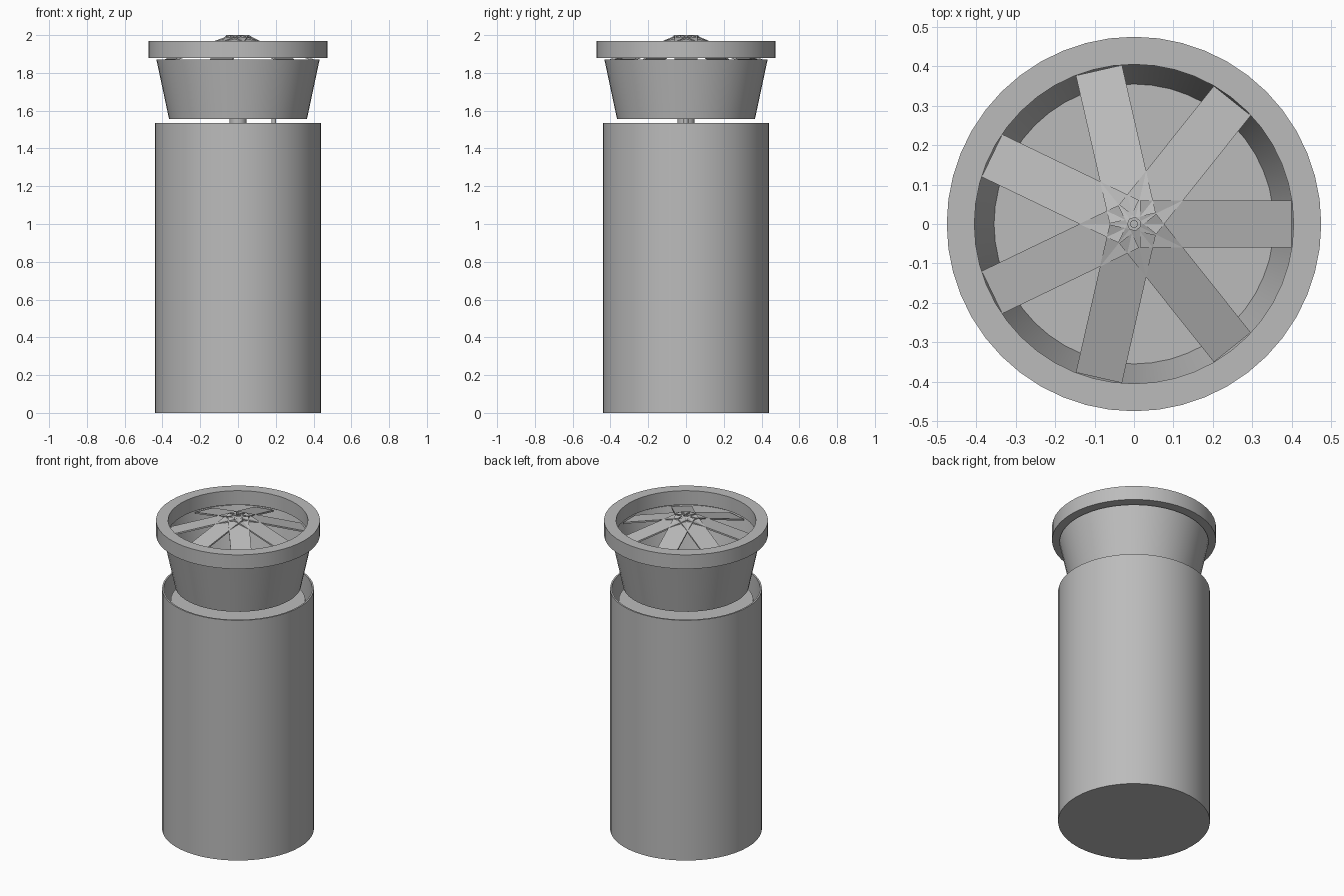
import bpy
import bmesh
from math import cos, sin, tau
from mathutils import Matrix, Vector

old = bpy.data.objects.get("Cube")
if old:
    bpy.data.objects.remove(old, do_unlink=True)

SEGMENTS = 48
BLADES = 7

grey = bpy.data.materials.new("plain grey")
grey.use_nodes = True
colour = (0.5, 0.5, 0.5, 1)
grey.diffuse_color = colour
grey.node_tree.nodes["Principled BSDF"].inputs["Base Color"].default_value = colour


def finish(name, bm, smooth=True):
    """Turn a bmesh into a named, shaded object."""
    bmesh.ops.recalc_face_normals(bm, faces=bm.faces)
    mesh = bpy.data.meshes.new(name)
    bm.to_mesh(mesh)
    bm.free()
    mesh.materials.append(grey)
    obj = bpy.data.objects.new(name, mesh)
    bpy.context.collection.objects.link(obj)
    if smooth:
        bpy.ops.object.select_all(action='DESELECT')
        obj.select_set(True)
        bpy.context.view_layer.objects.active = obj
        bpy.ops.object.shade_smooth_by_angle()
    return obj


def lathe(name, profile, centre=(0, 0), closed=False):
    """Revolve (radius, height) points; open profiles start and end on the axis."""
    bm = bmesh.new()
    rings = []
    for r, z in profile:
        if r == 0:
            rings.append([bm.verts.new((*centre, z))] * SEGMENTS)
        else:
            rings.append([bm.verts.new((centre[0] + r * cos(tau * i / SEGMENTS),
                                        centre[1] + r * sin(tau * i / SEGMENTS), z))
                          for i in range(SEGMENTS)])
    pairs = list(zip(rings, rings[1:]))
    if closed:
        pairs.append((rings[-1], rings[0]))
    for a, b in pairs:
        for i in range(SEGMENTS):
            j = (i + 1) % SEGMENTS
            corners = dict.fromkeys((a[i], a[j], b[j], b[i]))
            bm.faces.new(list(corners))
    return finish(name, bm)


def rod(name, radius, low, high, centre=(0, 0)):
    return lathe(name, [(0, low), (radius, low), (radius, high), (0, high)], centre)


# Open canister with a thin wall
lathe("outer_canister", [(0, 0), (0.44, 0), (0.44, 1.535), (0.43, 1.535),
                         (0.43, 0.02), (0, 0.02)])

# Core inside the canister, set below the rim
rod("inner_core", 0.39, 0.02, 1.46)

# Supports between the core and the cup
rod("centre_shaft", 0.045, 1.46, 1.56)
rod("side_pipe", 0.012, 1.46, 1.56, (0.19, 0))

# Flared hollow cup
lathe("flared_cup", [(0, 1.555), (0.365, 1.555), (0.432, 1.87), (0.422, 1.87),
                     (0.355, 1.565), (0, 1.565)])

# Square-section collar above the cup
lathe("top_collar", [(0.475, 1.88), (0.475, 1.97), (0.405, 1.97), (0.405, 1.88)],
      closed=True)

# Fan of sloping blades that overlap in a star at the hub
inner, outer = Vector((0.015, 0, 2.0)), Vector((0.4, 0, 1.873))
half_width, thickness = Vector((0, 0.06, 0)), Vector((0, 0, 0.01))
for n in range(BLADES):
    bm = bmesh.new()
    top = [bm.verts.new(p) for p in (inner - half_width, outer - half_width,
                                     outer + half_width, inner + half_width)]
    face = bm.faces.new(top)
    lower = bmesh.ops.extrude_face_region(bm, geom=[face], use_keep_orig=True)
    for v in lower["geom"]:
        if isinstance(v, bmesh.types.BMVert):
            v.co -= thickness
    bm.transform(Matrix.Rotation(tau * n / BLADES, 4, 'Z'))
    finish(f"fan_blade_{n + 1}", bm, smooth=False)

# Small pin in the middle of the fan
rod("hub_pin", 0.01, 1.95, 1.99)
